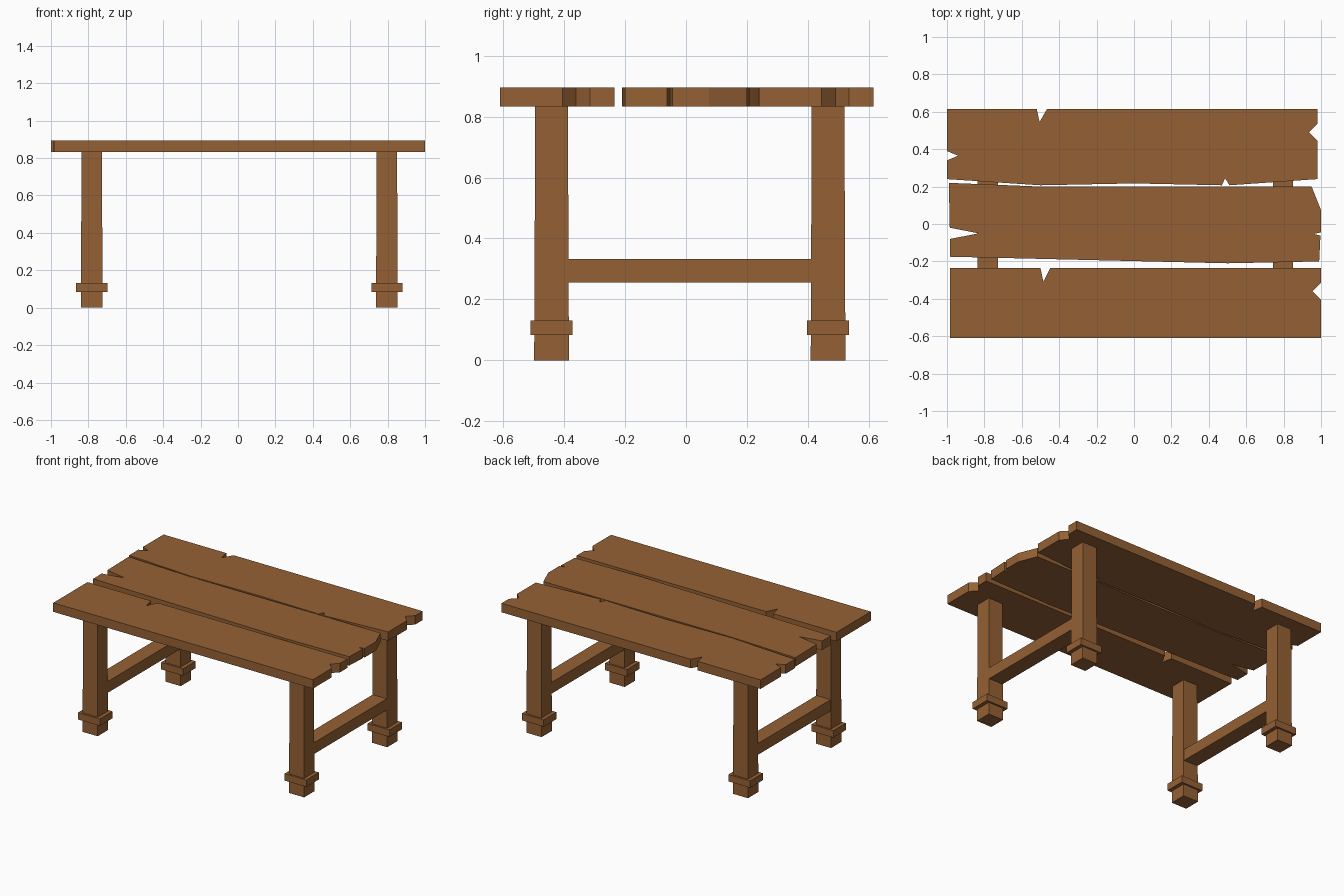
import bpy, bmesh

if "Cube" in bpy.data.objects:
    bpy.data.objects.remove(bpy.data.objects["Cube"])

wood = bpy.data.materials.new("wood")
wood.diffuse_color = (0.30, 0.12, 0.035, 1)
wood.use_nodes = True
wood.node_tree.nodes["Principled BSDF"].inputs["Base Color"].default_value = wood.diffuse_color


def finish(name, bm):
    bmesh.ops.recalc_face_normals(bm, faces=bm.faces)
    mesh = bpy.data.meshes.new(name)
    bm.to_mesh(mesh)
    bm.free()
    mesh.materials.append(wood)
    obj = bpy.data.objects.new(name, mesh)
    bpy.context.collection.objects.link(obj)
    return obj


def plank(name, outline, z0=0.833, z1=0.895):
    bm = bmesh.new()
    face = bm.faces.new([bm.verts.new((x, y, z0)) for x, y in outline])
    ext = bmesh.ops.extrude_face_region(bm, geom=[face])
    verts = [v for v in ext["geom"] if isinstance(v, bmesh.types.BMVert)]
    bmesh.ops.translate(bm, verts=verts, vec=(0, 0, z1 - z0))
    return finish(name, bm)


def block(name, cx, cy, hx, hy, z0, z1, taper=1.0):
    bm = bmesh.new()
    bmesh.ops.create_cube(bm, size=2)
    for v in bm.verts:
        top = v.co.z > 0
        k = taper if top else 1.0
        v.co = (cx + v.co.x * hx * k, cy + v.co.y * hy * k, z1 if top else z0)
    return finish(name, bm)


# Weathered table top: three planks with notches and splits
plank("back_plank", [
    (-1, 0.615), (-0.52, 0.615), (-0.505, 0.545), (-0.465, 0.615),
    (0.98, 0.615), (0.98, 0.535), (0.935, 0.49), (0.98, 0.445),
    (0.98, 0.24), (0.51, 0.207), (0.487, 0.245), (0.47, 0.207),
    (0, 0.217), (-0.5, 0.207), (-1, 0.24), (-1, 0.34),
    (-0.94, 0.365), (-1, 0.39)])
plank("middle_plank", [
    (-0.99, 0.22), (-0.5, 0.2), (0.95, 0.2), (1, 0.075),
    (1, -0.045), (0.96, -0.053), (0.997, -0.062), (0.99, -0.2),
    (0.5, -0.21), (-0.985, -0.175), (-0.985, -0.08),
    (-0.83, -0.05), (-0.985, -0.02)])
plank("front_plank", [
    (-0.985, -0.235), (-0.5, -0.235), (-0.485, -0.308), (-0.447, -0.235),
    (1, -0.235), (1, -0.315), (0.955, -0.36), (1, -0.405),
    (1, -0.61), (-0.985, -0.61)])

# Legs with foot collars, and a stretcher joining each end pair
FRONT_Y, BACK_Y = -0.441, 0.466
for side, x in (("left", -0.782), ("right", 0.796)):
    for end, y in (("front", FRONT_Y), ("back", BACK_Y)):
        block(f"{end}_{side}_leg", x, y, 0.058, 0.057, 0, 0.833, 0.94)
        block(f"{end}_{side}_collar", x, y, 0.083, 0.069, 0.083, 0.131)
    block(f"{side}_stretcher", x, (FRONT_Y + BACK_Y) / 2, 0.054,
          (BACK_Y - FRONT_Y) / 2 - 0.05, 0.255, 0.333)
